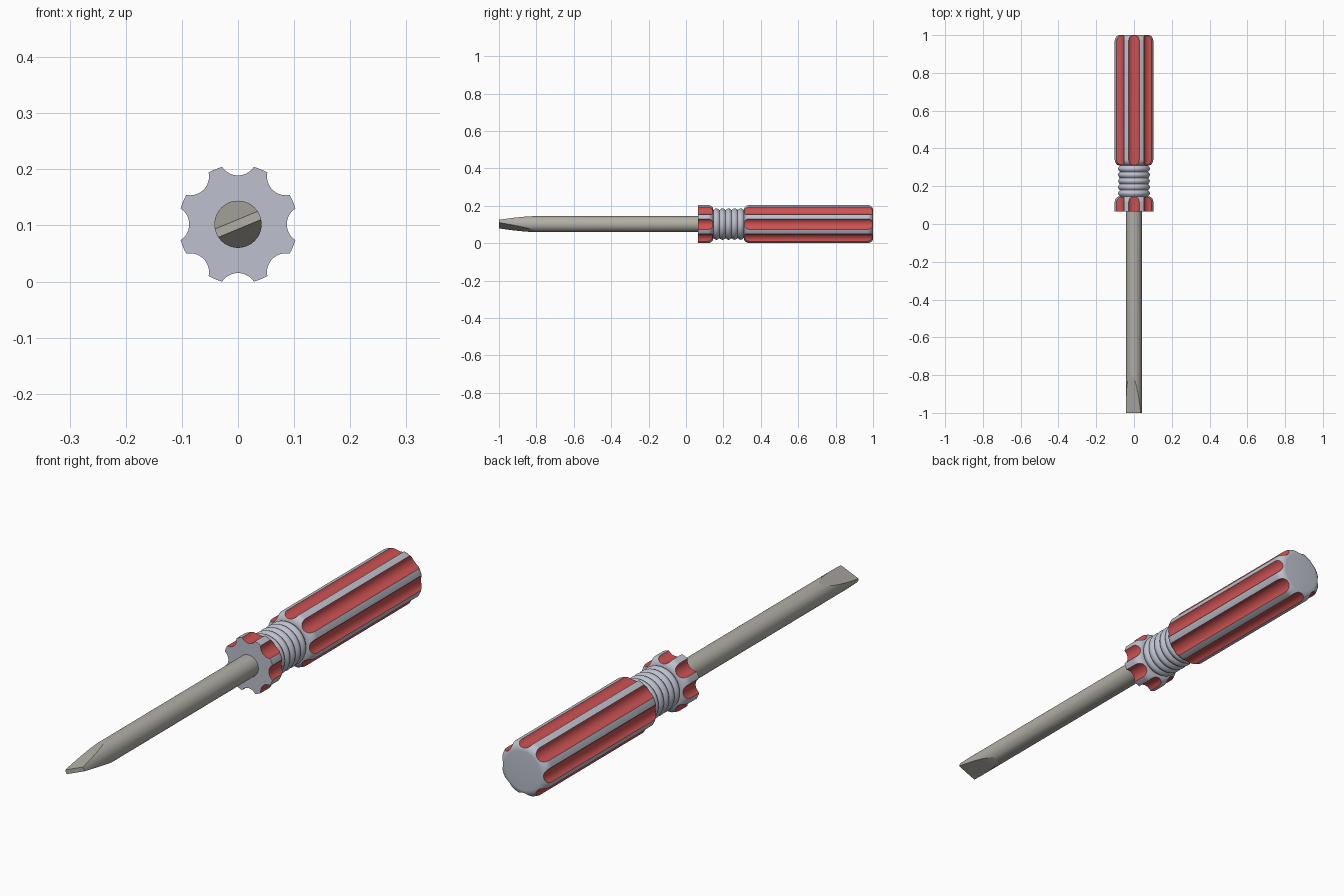
import bpy, bmesh, math
from mathutils import Vector, Matrix

AXIS_Z = 0.102      # height of the tool's axis
R_GRIP = 0.106      # outer radius of the grip ribs
R_NECK = 0.075      # radius at the neck grooves
R_FLUTE = 0.0336    # radius of each scooped flute
FLUTES = 8

if "Cube" in bpy.data.objects:
    bpy.data.objects.remove(bpy.data.objects["Cube"], do_unlink=True)


def material(name, rgb):
    m = bpy.data.materials.new(name)
    m.use_nodes = True
    m.diffuse_color = (*rgb, 1)
    m.node_tree.nodes["Principled BSDF"].inputs["Base Color"].default_value = (*rgb, 1)
    return m


grey = material("pale blue grey", (0.51, 0.53, 0.61))
red = material("red", (0.62, 0.085, 0.085))
steel = material("warm steel", (0.45, 0.43, 0.39))


def add_object(name, bm, mats):
    bmesh.ops.recalc_face_normals(bm, faces=bm.faces)
    mesh = bpy.data.meshes.new(name)
    bm.to_mesh(mesh)
    bm.free()
    ob = bpy.data.objects.new(name, mesh)
    bpy.context.collection.objects.link(ob)
    for m in mats:
        mesh.materials.append(m)
    return ob


def smooth(ob, degrees):
    bpy.ops.object.select_all(action='DESELECT')
    ob.select_set(True)
    bpy.context.view_layer.objects.active = ob
    bpy.ops.object.shade_smooth_by_angle(angle=math.radians(degrees))


def lathe(profile, sides):
    """Closed solid turned about the y axis from (radius, y) points."""
    bm = bmesh.new()
    rings = []
    for r, y in profile:
        angles = [2 * math.pi * i / sides for i in range(sides)]
        rings.append([bm.verts.new((r * math.cos(a), y, AXIS_Z + r * math.sin(a)))
                      for a in angles])
    for a, b in zip(rings, rings[1:]):
        for i in range(sides):
            j = (i + 1) % sides
            bm.faces.new((a[i], a[j], b[j], b[i]))
    bm.faces.new(rings[0])
    bm.faces.new(rings[-1])
    return bm


def corner(r_centre, y_centre, radius, start, end, steps=8):
    """Rounded profile corner; 0 degrees points outward, 90 toward +y."""
    points = []
    for i in range(steps + 1):
        a = math.radians(start + (end - start) * i / steps)
        points.append((r_centre + radius * math.cos(a), y_centre + radius * math.sin(a)))
    return points


# Handle profile: collar, ringed neck, grip with rounded ends
neck_start, neck_end, ring_count, ring_steps = 0.146, 0.308, 5, 8
profile = [(R_GRIP, 0.065)] + corner(R_NECK, 0.115, R_GRIP - R_NECK, 0, 90)
for i in range(ring_count * ring_steps + 1):
    t = i / ring_steps
    y = neck_start + (neck_end - neck_start) * t / ring_count
    profile.append((R_NECK + 0.009 * abs(math.sin(math.pi * t)), y + 0.0005))
profile += corner(R_NECK, 0.341, R_GRIP - R_NECK, -90, 0)
profile += corner(R_NECK, 0.969, R_GRIP - R_NECK, 0, 90)
handle = add_object("handle", lathe(profile, 96), [grey, red])

# Flute cutter: round bars around the handle, leaving red scooped faces
bm = bmesh.new()
for k in range(FLUTES):
    a = 2 * math.pi * k / FLUTES
    d = 0.087 + R_FLUTE
    place = (Matrix.Translation((d * math.cos(a), 0.5, AXIS_Z + d * math.sin(a)))
             @ Matrix.Rotation(math.pi / 2, 4, 'X'))
    bmesh.ops.create_cone(bm, cap_ends=True, segments=48, radius1=R_FLUTE,
                          radius2=R_FLUTE, depth=1.4, matrix=place)
for f in bm.faces:
    f.material_index = 1
cutter = add_object("flute_cutter", bm, [grey, red])
cutter.hide_render = True

cut = handle.modifiers.new("flutes", 'BOOLEAN')
cut.operation = 'DIFFERENCE'
cut.solver = 'EXACT'
cut.object = cutter
bpy.context.view_layer.objects.active = handle
bpy.ops.object.modifier_apply(modifier=cut.name)
bpy.data.objects.remove(cutter, do_unlink=True)
smooth(handle, 35)

# Shaft with a flat blade ground by two sloping planes
R_SHAFT, TIP_HALF, TAPER = 0.042, 0.008, 0.2
bm = lathe([(R_SHAFT, -1.0), (R_SHAFT, 0.08)], 64)
tilt = math.radians(22.5)
across = Vector((-math.sin(tilt), 0, math.cos(tilt)))
for side in (1, -1):
    point = Vector((0, -1, AXIS_Z)) + across * side * TIP_HALF
    normal = across * side * TAPER + Vector((0, -(R_SHAFT - TIP_HALF), 0))
    result = bmesh.ops.bisect_plane(bm, geom=bm.verts[:] + bm.edges[:] + bm.faces[:],
                                    plane_co=point, plane_no=normal.normalized(),
                                    clear_outer=True)
    rim = [e for e in result["geom_cut"] if isinstance(e, bmesh.types.BMEdge)]
    bmesh.ops.holes_fill(bm, edges=rim)
shaft = add_object("shaft", bm, [steel])
smooth(shaft, 12)
